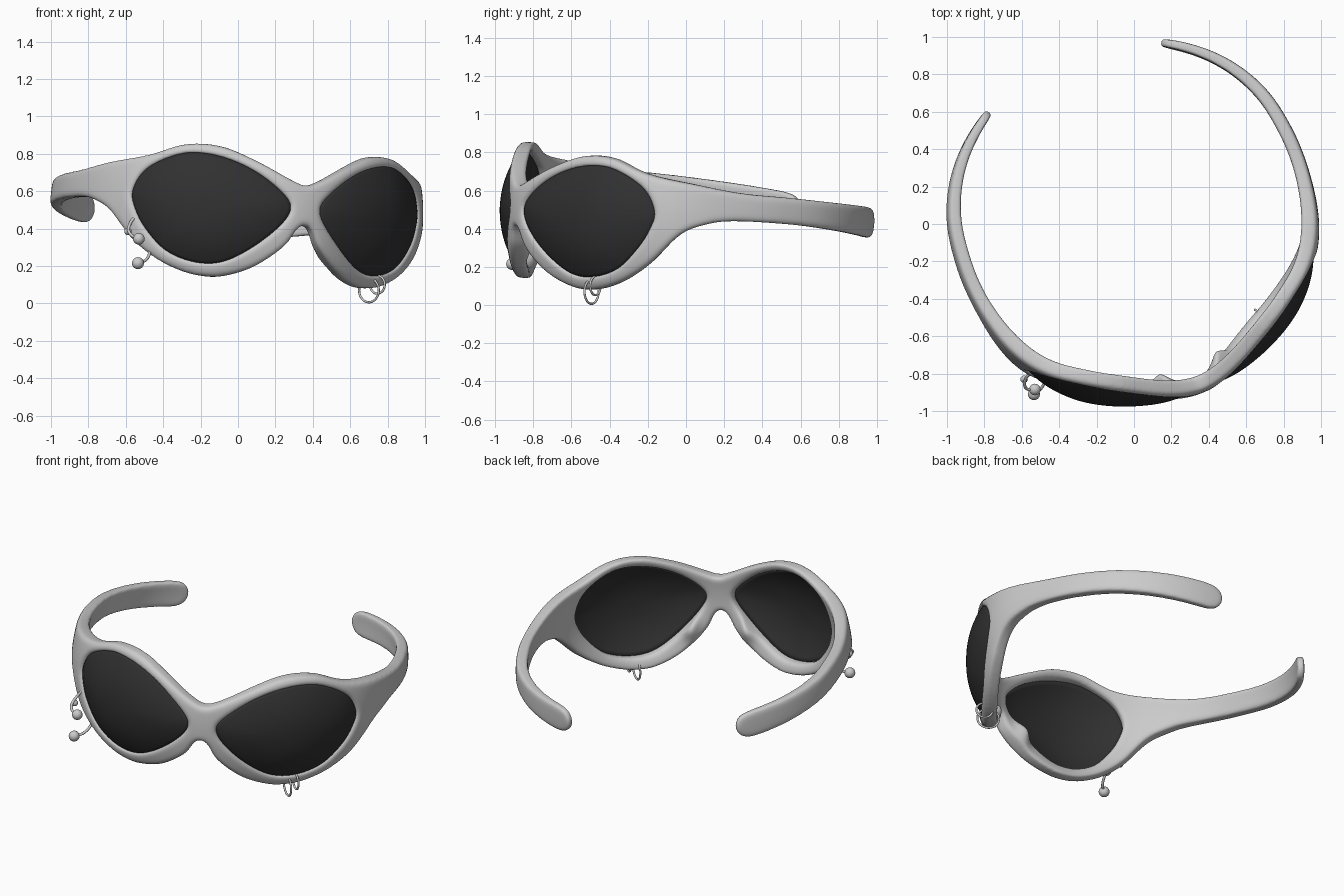
import bpy, bmesh
from math import radians, sin, cos, exp, pi
from mathutils import Matrix, Vector

if "Cube" in bpy.data.objects:
    bpy.data.objects.remove(bpy.data.objects["Cube"])

# The frame is drawn flat in (angle in degrees, height), then wrapped round the head
FLAT = 61.0                      # degrees per flat unit
PLACE = (Matrix.Rotation(radians(22), 4, 'Z') @ Matrix.Translation((0, 0, .45))
         @ Matrix.Rotation(radians(4), 4, 'Y') @ Matrix.Translation((0, 0, -.45)))

OUTER = [(0, .63), (5, .655), (17, .745), (29.5, .81), (42, .81), (55, .74), (70, .695),
         (86, .65), (103, .625), (120, .595), (134, .57), (144, .55), (148, .525),
         (149.5, .47), (148, .415), (144, .395), (134, .415), (120, .45), (103, .487),
         (83, .505), (73, .48), (66, .425), (58, .29), (51, .205), (44, .15), (36, .117),
         (27, .117), (16, .175), (6.5, .29), (2.5, .39), (0, .415)]
LENS = [(58.5, .55), (54, .675), (42, .765), (29.5, .76), (17, .69), (7, .575), (4.7, .49),
        (9.2, .38), (18, .26), (27, .188), (36.5, .182), (46, .235), (53, .345), (57, .45)]
RADIUS = [(0, .93), (22, .91), (41, .925), (61, .945), (83, .938), (100, .95),
          (115, .975), (130, .985), (150, .98)]
THICK = [(0, 1.05), (40, 1), (65, 1.05), (85, .9), (110, .85), (140, .6), (150, .5)]


def interp(table, x):
    """Smooth (Hermite) look-up in a table."""
    x = min(max(x, table[0][0]), table[-1][0])
    n = len(table)
    i = max(k for k in range(n - 1) if table[k][0] <= x)

    def slope(k):
        a, b = table[max(k - 1, 0)], table[min(k + 1, n - 1)]
        return 0 if k == 0 else (b[1] - a[1]) / (b[0] - a[0])
    (x0, y0), (x1, y1) = table[i], table[i + 1]
    h = x1 - x0
    t = (x - x0) / h
    return ((2*t**3 - 3*t*t + 1) * y0 + (t**3 - 2*t*t + t) * h * slope(i)
            + (3*t*t - 2*t**3) * y1 + (t**3 - t*t) * h * slope(i + 1))


def smooth_loop(pts, n=6):
    """Closed Catmull-Rom loop in flat units."""
    p = [Vector((a / FLAT, z)) for a, z in pts]
    out = []
    for i in range(len(p)):
        a, b, c, d = p[i - 1], p[i], p[(i + 1) % len(p)], p[(i + 2) % len(p)]
        for k in range(n):
            t = k / n
            out.append(.5 * (2*b + (c - a)*t + (2*a - 5*b + 4*c - d)*t*t
                             + (3*b - a - 3*c + d)*t**3))
    return out


def scaled(loop, f):
    c = sum(loop, Vector((0, 0))) / len(loop)
    return [c + (p - c) * f for p in loop]


def wrap(s, z, d):
    """Flat point plus outward depth -> point on the wrapped glasses."""
    deg = s * FLAT
    r = interp(RADIUS, abs(deg)) - .5 * (z - .48) ** 2 + d
    return PLACE @ Vector((r * sin(radians(deg)), -r * cos(radians(deg)), z))


def add(name, mesh):
    ob = bpy.data.objects.new(name, mesh)
    bpy.context.collection.objects.link(ob)
    return ob


def baked(ob):
    """Mesh of an object with its modifiers or bevel applied."""
    bpy.context.view_layer.update()
    dg = bpy.context.evaluated_depsgraph_get()
    return bpy.data.meshes.new_from_object(ob.evaluated_get(dg))


def shade(mesh):
    for p in mesh.polygons:
        p.use_smooth = True


# Frame: flat outline with two lens holes
left = [(-a, z) for a, z in OUTER[-2:0:-1]]
hole = scaled(smooth_loop(LENS), .98)
loops = [smooth_loop(OUTER + left), hole, [Vector((-p.x, p.y)) for p in hole]]
cu = bpy.data.curves.new("frame_outline", 'CURVE')
cu.dimensions, cu.fill_mode = '2D', 'BOTH'
cu.extrude, cu.bevel_depth, cu.bevel_resolution, cu.offset = .022, .02, 3, -.02
for loop in loops:
    sp = cu.splines.new('POLY')
    sp.points.add(len(loop) - 1)
    for pt, p in zip(sp.points, loop):
        pt.co = (p.x, p.y, 0, 1)
    sp.use_cyclic_u = True
outline = add("frame_outline", cu)
flat = add("flat_frame", baked(outline))
bpy.data.objects.remove(outline)
bm = bmesh.new()
bm.from_mesh(flat.data)
bmesh.ops.remove_doubles(bm, verts=bm.verts, dist=1e-5)
bm.to_mesh(flat.data)
bm.free()
rm = flat.modifiers.new("remesh", 'REMESH')
rm.mode, rm.voxel_size = 'VOXEL', .011
sm = flat.modifiers.new("smooth", 'SMOOTH')
sm.factor, sm.iterations = .5, 6
mesh = baked(flat)
bpy.data.objects.remove(flat)

# Wrap the frame, swelling the inner face into nose pads
for v in mesh.vertices:
    s, z, d = v.co
    d *= interp(THICK, abs(s * FLAT))
    if d < 0:
        d -= .05 * exp(-((abs(s) - .19) / .06) ** 2 - ((z - .33) / .08) ** 2) * min(1, -d / .03)
    v.co = wrap(s, z, d)
shade(mesh)
add("frame", mesh)

# Lenses: bulged dark discs
dark = bpy.data.materials.new("dark_lens")
dark.diffuse_color = (.03, .03, .03, 1)
dark.use_nodes = True
dark.node_tree.nodes["Principled BSDF"].inputs["Base Color"].default_value = dark.diffuse_color
edge = scaled(smooth_loop(LENS), 1.01)
centre = sum(edge, Vector((0, 0))) / len(edge)
RINGS = 14
for side, name in ((1, "right_lens"), (-1, "left_lens")):
    bm = bmesh.new()
    rings = []
    for k in range(1, RINGS + 1):
        t = k / RINGS
        row = [centre + (p - centre) * t for p in edge]
        rings.append([bm.verts.new(wrap(side * q.x, q.y, .025 + .045 * (1 - t**2.5)))
                      for q in row])
    mid = bm.verts.new(wrap(side * centre.x, centre.y, .07))
    n = len(edge)
    for i in range(n):
        j = (i + 1) % n
        bm.faces.new((mid, rings[0][i], rings[0][j]))
        for a, b in zip(rings, rings[1:]):
            bm.faces.new((a[i], b[i], b[j], a[j]))
    bm.normal_update()
    if sum((f.normal.dot(f.calc_center_median()) for f in bm.faces)) < 0:
        bmesh.ops.reverse_faces(bm, faces=bm.faces)
    me = bpy.data.meshes.new(name)
    bm.to_mesh(me)
    bm.free()
    me.materials.append(dark)
    shade(me)
    so = add(name, me).modifiers.new("thickness", 'SOLIDIFY')
    so.thickness, so.offset = .025, -1

# Hoops through the lower right rim
for i, (loc, rad) in enumerate((((.70, -.495, .07), .064), ((.745, -.475, .1), .048))):
    bpy.ops.mesh.primitive_torus_add(major_radius=rad, minor_radius=.006, major_segments=40,
                                     minor_segments=10, location=loc,
                                     rotation=(pi / 2, 0, radians(145)))
    hoop = bpy.context.object
    hoop.name = f"hoop_{i + 1}"
    shade(hoop.data)

# Curved barbells through the lower left rim
BARS = ([(-.535, -.91, .215), (-.49, -.87, .235), (-.475, -.80, .30), (-.50, -.77, .36)],
        [(-.53, -.885, .345), (-.575, -.88, .37), (-.575, -.82, .43), (-.53, -.79, .48)])
for i, pts in enumerate(BARS):
    cu = bpy.data.curves.new("barbell", 'CURVE')
    cu.dimensions, cu.bevel_depth, cu.use_fill_caps = '3D', .008, True
    sp = cu.splines.new('BEZIER')
    sp.bezier_points.add(len(pts) - 1)
    for bp, p in zip(sp.bezier_points, pts):
        bp.co = p
        bp.handle_left_type = bp.handle_right_type = 'AUTO'
    ob = add("barbell_curve", cu)
    me = baked(ob)
    bpy.data.objects.remove(ob)
    shade(me)
    add(f"barbell_{i + 1}", me)

# Barbell balls
for i, (loc, rad) in enumerate(((BARS[0][0], .032), (BARS[1][0], .031), ((-.588, -.83, .385), .02))):
    bpy.ops.mesh.primitive_uv_sphere_add(segments=24, ring_count=14, radius=rad, location=loc)
    ball = bpy.context.object
    ball.name = f"barbell_ball_{i + 1}"
    shade(ball.data)
